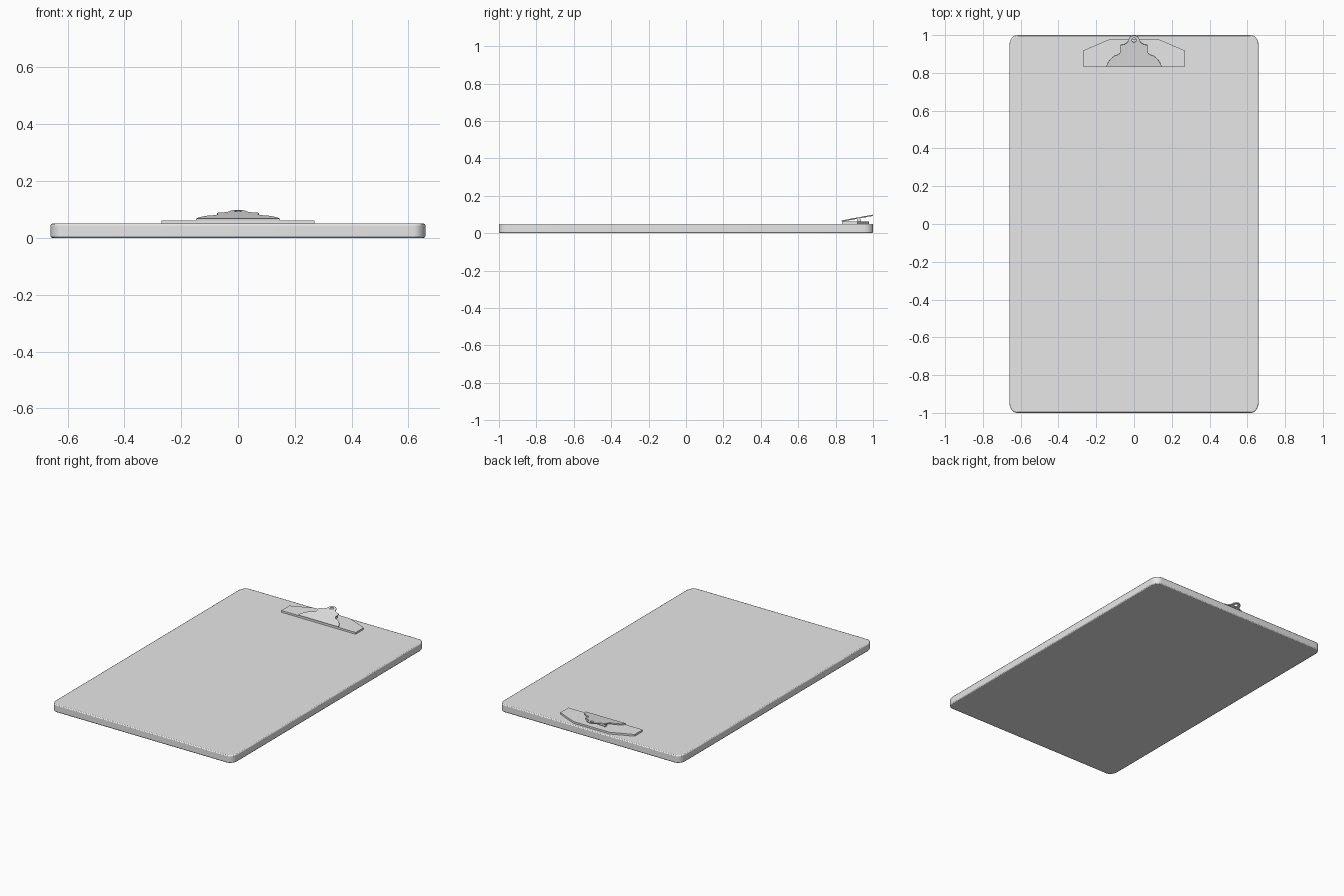
import bpy, bmesh, math
from mathutils import Matrix, Vector

if "Cube" in bpy.data.objects:
    bpy.data.objects.remove(bpy.data.objects["Cube"])

grey = bpy.data.materials.new("light_grey")
grey.use_nodes = True
grey.diffuse_color = (0.8, 0.8, 0.8, 1)
grey.node_tree.nodes["Principled BSDF"].inputs["Base Color"].default_value = (0.8, 0.8, 0.8, 1)


def circle(cx, cy, r, n):
    return [(cx + r * math.cos(2 * math.pi * i / n), cy + r * math.sin(2 * math.pi * i / n))
            for i in range(n)]


def mirrored(half):
    """Close a right-hand half outline by reflecting it in x."""
    return half + [(-x, y) for x, y in reversed(half) if x > 0]


def plate(name, loops, thickness, matrix, bevel=0):
    """Flat plate from an outline and optional hole outlines."""
    bm = bmesh.new()
    edges = []
    for loop in loops:
        vs = [bm.verts.new((x, y, 0)) for x, y in loop]
        edges += [bm.edges.new((a, b)) for a, b in zip(vs, vs[1:] + vs[:1])]
    if len(loops) == 1:
        bm.faces.new(bm.verts)
    else:
        bmesh.ops.triangle_fill(bm, edges=edges, use_beauty=True)
    ext = bmesh.ops.extrude_face_region(bm, geom=bm.faces[:], use_keep_orig=True)
    for v in ext["geom"]:
        if isinstance(v, bmesh.types.BMVert):
            v.co.z += thickness
    bmesh.ops.recalc_face_normals(bm, faces=bm.faces)
    return finish(name, bm, matrix, bevel)


def finish(name, bm, matrix, bevel=0):
    bm.transform(matrix)
    mesh = bpy.data.meshes.new(name)
    bm.to_mesh(mesh)
    bm.free()
    mesh.materials.append(grey)
    ob = bpy.data.objects.new(name, mesh)
    bpy.context.collection.objects.link(ob)
    if bevel:
        mod = ob.modifiers.new("Rounded rim", 'BEVEL')
        mod.width, mod.segments, mod.limit_method = bevel, 2, 'ANGLE'
        mod.angle_limit = math.radians(50)
    bpy.ops.object.select_all(action='DESELECT')
    ob.select_set(True)
    bpy.context.view_layer.objects.active = ob
    bpy.ops.object.shade_smooth_by_angle(angle=math.radians(30))
    return ob


# Board with rounded corners
board = []
for k, (sx, sy) in enumerate([(1, 1), (-1, 1), (-1, -1), (1, -1)]):
    for i in range(9):
        a = math.pi / 2 * (k + i / 8)
        board.append((sx * 0.618 + 0.042 * math.cos(a), sy * 0.945 + 0.055 * math.sin(a)))
plate("board", [board], 0.05, Matrix(), bevel=0.006)

# Clip jaw lying on the board
jaw = mirrored([(0.27, 0.835), (0.27, 0.918), (0.13, 0.978)])
plate("clip_jaw", [jaw], 0.012, Matrix.Translation((0, 0, 0.05)))

# Sloping lever with a rounded, pierced tab
lever = [(0.147, 0), (0.137, 0.025), (0.122, 0.045), (0.103, 0.06), (0.08, 0.068),
         (0.07, 0.085), (0.074, 0.1), (0.07, 0.118), (0.05, 0.122), (0.038, 0.13)]
lever += [(0.03 * math.cos(a), 0.14 + 0.03 * math.sin(a))
          for a in (math.pi / 2 * i / 6 for i in range(7))]
lever[-1] = (0, 0.17)
slope = Matrix.Translation((0, 0.832, 0.061)) @ Matrix.Rotation(math.radians(10.5), 4, 'X')
plate("clip_lever", [mirrored(lever), circle(0, 0.145, 0.012, 16)], 0.007, slope)

# Spring barrel and the two lugs that carry it
for name, x, length, radius in [("spring_barrel", 0, 0.12, 0.007),
                                ("right_lug", -0.062, 0.008, 0.011),
                                ("left_lug", 0.062, 0.008, 0.011)]:
    bm = bmesh.new()
    bmesh.ops.create_cone(bm, cap_ends=True, segments=16, radius1=radius, radius2=radius, depth=length)
    finish(name, bm, Matrix.Translation((x, 0.925, 0.068)) @ Matrix.Rotation(math.pi / 2, 4, 'Y'))
